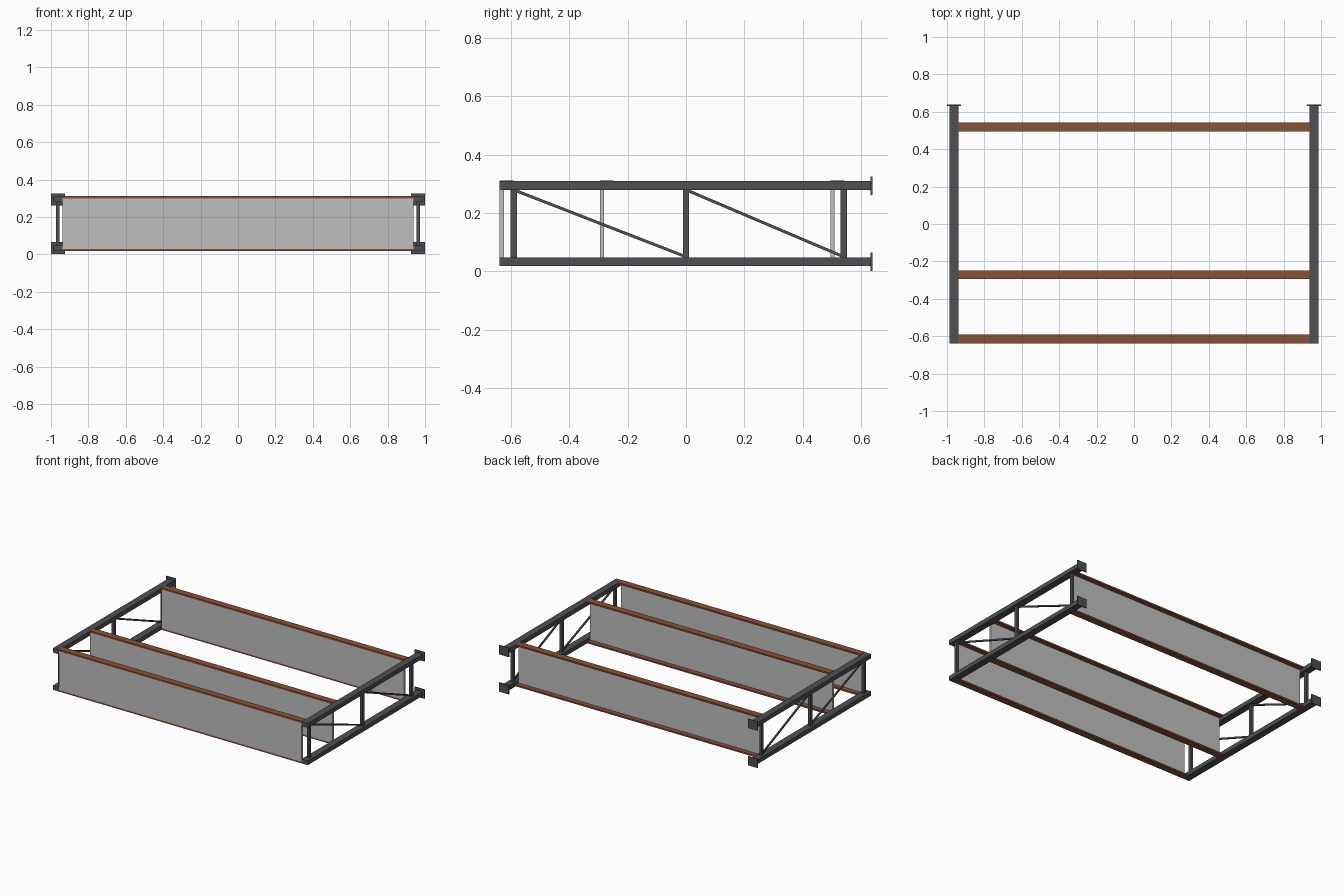
import bpy
from mathutils import Vector

if "Cube" in bpy.data.objects:
    bpy.data.objects.remove(bpy.data.objects["Cube"])


def material(name, rgb):
    m = bpy.data.materials.new(name)
    m.diffuse_color = (*rgb, 1)
    m.use_nodes = True
    m.node_tree.nodes["Principled BSDF"].inputs["Base Color"].default_value = m.diffuse_color
    return m


STEEL = material("dark_steel", (0.08, 0.08, 0.086))
PANEL = material("light_grey_panel", (0.52, 0.52, 0.52))
RUST = material("rust_brown", (0.25, 0.083, 0.04))


def box(name, x, y, z, mat):
    """Box from (min, max) ranges."""
    bpy.ops.mesh.primitive_cube_add(size=1, location=[sum(r) / 2 for r in (x, y, z)])
    o = bpy.context.object
    o.name = name
    o.scale = [r[1] - r[0] for r in (x, y, z)]
    bpy.ops.object.transform_apply(location=False, rotation=False)
    o.data.materials.append(mat)
    return o


def brace(name, a, b, width, mat):
    """Square bar between two points."""
    a, b = Vector(a), Vector(b)
    bpy.ops.mesh.primitive_cube_add(size=1, location=(a + b) / 2)
    o = bpy.context.object
    o.name = name
    o.scale = (width, width, (b - a).length)
    o.rotation_mode = 'QUATERNION'
    o.rotation_quaternion = (b - a).to_track_quat('Z', 'Y')
    bpy.ops.object.transform_apply(location=False, rotation=False)
    o.data.materials.append(mat)


LOW, HIGH = (0.018, 0.048), (0.279, 0.309)
POSTS = (-0.59, 0.0, 0.54)

# Side trusses
for side, s in (("left", -1), ("right", 1)):
    cx = s * 0.963
    for level, z in (("lower", LOW), ("upper", HIGH)):
        box(f"{side}_{level}_chord", (cx - 0.024, cx + 0.024), (-0.638, 0.632), z, STEEL)
        zc = sum(z) / 2
        box(f"{side}_{level}_end_plate", (cx - 0.037, cx + 0.037), (0.632, 0.638),
            (zc - 0.032, zc + 0.032), STEEL)
    for i, y in enumerate(POSTS):
        box(f"{side}_post_{i}", (cx - 0.009, cx + 0.009), (y - 0.011, y + 0.011),
            (LOW[1], HIGH[0]), STEEL)
    for i in range(2):
        brace(f"{side}_diagonal_{i}", (cx, POSTS[i] + 0.006, 0.277),
              (cx, POSTS[i + 1] - 0.002, 0.051), 0.01, STEEL)

# Cross beams: grey web with brown flanges, open to the back
X = (-0.939, 0.939)
for name, y in (("front", -0.638), ("middle", -0.295), ("rear", 0.495)):
    box(f"{name}_beam_web", X, (y, y + 0.014), (0.029, 0.3), PANEL)
    box(f"{name}_beam_lower_flange", X, (y, y + 0.047), (0.018, 0.029), RUST)
    box(f"{name}_beam_upper_flange", X, (y, y + 0.047), (0.3, 0.311), RUST)
